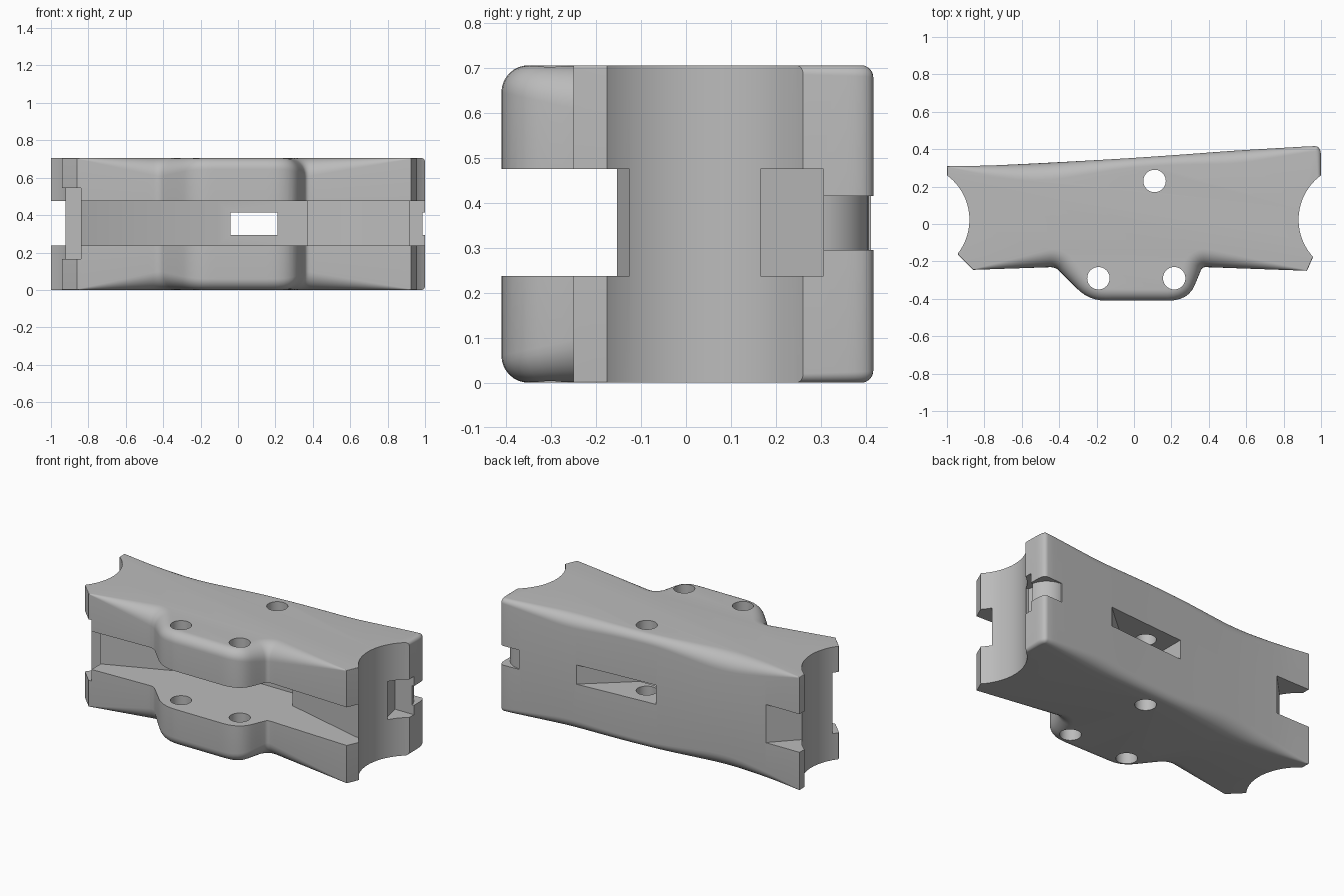
import bpy, bmesh, math
from mathutils import Vector

if "Cube" in bpy.data.objects:
    bpy.data.objects.remove(bpy.data.objects["Cube"], do_unlink=True)

HEIGHT = 0.705
SLOT = (0.237, 0.475)
GROOVE = (0.295, 0.415)

grey = bpy.data.materials.new("plain grey")
grey.use_nodes = True
COLOUR = (0.5, 0.5, 0.5, 1)
grey.diffuse_color = COLOUR
grey.node_tree.nodes["Principled BSDF"].inputs["Base Color"].default_value = COLOUR


def make_object(name, bm):
    bmesh.ops.recalc_face_normals(bm, faces=bm.faces)
    mesh = bpy.data.meshes.new(name)
    bm.to_mesh(mesh)
    bm.free()
    obj = bpy.data.objects.new(name, mesh)
    bpy.context.collection.objects.link(obj)
    mesh.materials.append(grey)
    return obj


def arc(cx, cy, radius, start, end, count):
    angles = [math.radians(start + (end - start) * i / count) for i in range(count + 1)]
    return [(cx + radius * math.cos(a), cy + radius * math.sin(a)) for a in angles]


def rounded_outline(corners, step=0.03):
    """Round each corner, then resample; third value is the edge radius."""
    path = []
    for i, (x, y, r, size) in enumerate(corners):
        p = Vector((x, y, r))
        if not size:
            path.append(p)
            continue
        ends = []
        for q in (corners[i - 1], corners[(i + 1) % len(corners)]):
            d = Vector(q[:3]) - p
            ends.append(p + d * min(0.45, size / d.xy.length))
        for k in range(7):
            t = k / 6
            path.append(ends[0] * (1 - t) ** 2 + p * 2 * t * (1 - t) + ends[1] * t * t)
    points = []
    for a, b in zip(path, path[1:] + path[:1]):
        n = max(1, round((b - a).xy.length / step))
        points += [a.lerp(b, k / n) for k in range(n)]
    return points


def blended_body(name, points, height, layers=8):
    """Extruded outline whose top and bottom fillets vary along the edge."""
    bm = bmesh.new()
    n = len(points)
    inward = []
    for i in range(n):
        a = (points[i].xy - points[i - 1].xy).normalized()
        b = (points[(i + 1) % n].xy - points[i].xy).normalized()
        t = (a + b).normalized()
        inward.append(Vector((-t.y, t.x)))
    rings = []
    for top in (False, True):
        for k in range(layers + 1):
            a = math.pi / 2 * (layers - k if top else k) / layers
            ring = []
            for p, m in zip(points, inward):
                q = p.xy + m * p.z * (1 - math.sin(a))
                z = p.z * (1 - math.cos(a))
                ring.append(bm.verts.new((q.x, q.y, height - z if top else z)))
            rings.append(ring)
    for low, high in zip(rings, rings[1:]):
        for i in range(n):
            j = (i + 1) % n
            bm.faces.new((low[i], low[j], high[j], high[i]))
    bm.faces.new(rings[0][::-1])
    bm.faces.new(rings[-1])
    return make_object(name, bm)


def prism(name, points, z0=-0.2, z1=0.9):
    bm = bmesh.new()
    face = bm.faces.new([bm.verts.new((x, y, z0)) for x, y in points])
    out = bmesh.ops.extrude_face_region(bm, geom=[face])
    verts = [v for v in out["geom"] if isinstance(v, bmesh.types.BMVert)]
    bmesh.ops.translate(bm, verts=verts, vec=(0, 0, z1 - z0))
    obj = make_object(name, bm)
    obj.hide_render = True
    return obj


# Body: x, y, edge radius, corner rounding, counter-clockwise
outline = [
    (-1, 0.31, 0.004, 0), (-1, 0.24, 0.004, 0), (-0.94, -0.165, 0.004, 0),
    (-0.86, -0.245, 0.004, 0), (-0.42, -0.23, 0.1, 0.03), (-0.24, -0.41, 0.06, 0.09),
    (0.29, -0.41, 0.06, 0.11), (0.365, -0.23, 0.1, 0.02), (0.925, -0.25, 0.004, 0),
    (0.96, -0.17, 0.004, 0), (1, 0.245, 0.02, 0), (1, 0.417, 0.025, 0.06),
    (0.93, 0.415, 0.03, 0), (0.55, 0.393, 0.07, 0.1), (0.2, 0.367, 0.05, 0.1),
    (-0.05, 0.35, 0.05, 0.1), (-0.5, 0.325, 0.1, 0.15), (-0.8, 0.311, 0.05, 0.1),
]
body = blended_body("handle_body", rounded_outline(outline), HEIGHT)

cutters = []

# Scalloped ends
for side, label in ((-1, "right"), (1, "left")):
    cutters.append(prism(label + "_scallop_cutter", arc(side * 1.175, 0.023, 0.295, 0, 360, 96)[:-1]))

# Pin holes
for i, (x, y) in enumerate(((0.11, 0.23), (-0.19, -0.29), (0.215, -0.29))):
    cutters.append(prism(f"pin_hole_cutter_{i}", arc(x, y, 0.06, 0, 360, 40)[:-1]))

# Long front slot with a deep pocket in the middle
cutters.append(prism("front_slot_cutter", [
    (-1.2, -0.6), (1.2, -0.6), (1.2, -0.125), (0.9, -0.125), (0.37, 0.01),
    (0.37, 0.15), (-0.11, 0.15), (-0.88, -0.17), (-1.2, -0.17)], *SLOT))

# Taller pocket at the slot end
cutters.append(prism("end_pocket_cutter", [
    (-1.2, -0.6), (-0.84, -0.6), (-0.84, -0.127), (-1.2, -0.127)], 0.165, 0.545))

# Notch in the back corner
cutters.append(prism("back_notch_cutter", [
    (-1.2, 0.16), (-0.915, 0.16), (-0.77, 0.31), (-0.77, 0.5), (-1.2, 0.5)], *SLOT))

# Tapered window from the pocket to the back
cutters.append(prism("back_window_cutter", [
    (-0.04, 0.1), (0.21, 0.1), (0.21, 0.15), (0.485, 0.387), (0.485, 0.6), (-0.04, 0.6)], *GROOVE))

# Recess and cord groove around the other back corner
cutters.append(prism("end_recess_cutter", [
    (0.9, 0.165), (1.2, 0.165), (1.2, 0.305), (0.87, 0.305)], *SLOT))
cutters.append(prism("cord_groove_cutter",
                     [(1.2, 0.6), (0.865, 0.6)] + arc(0.865, 0.28, 0.125, 90, 8, 16)
                     + [(1.2, 0.297)], *GROOVE))

bpy.context.view_layer.objects.active = body
body.select_set(True)
for cutter in cutters:
    mod = body.modifiers.new(cutter.name, "BOOLEAN")
    mod.operation = "DIFFERENCE"
    mod.solver = "EXACT"
    mod.object = cutter
    bpy.ops.object.modifier_apply(modifier=mod.name)
for cutter in cutters:
    bpy.data.objects.remove(cutter, do_unlink=True)

bpy.ops.object.select_all(action="DESELECT")
body.select_set(True)
bpy.ops.object.shade_smooth_by_angle(angle=math.radians(30))
